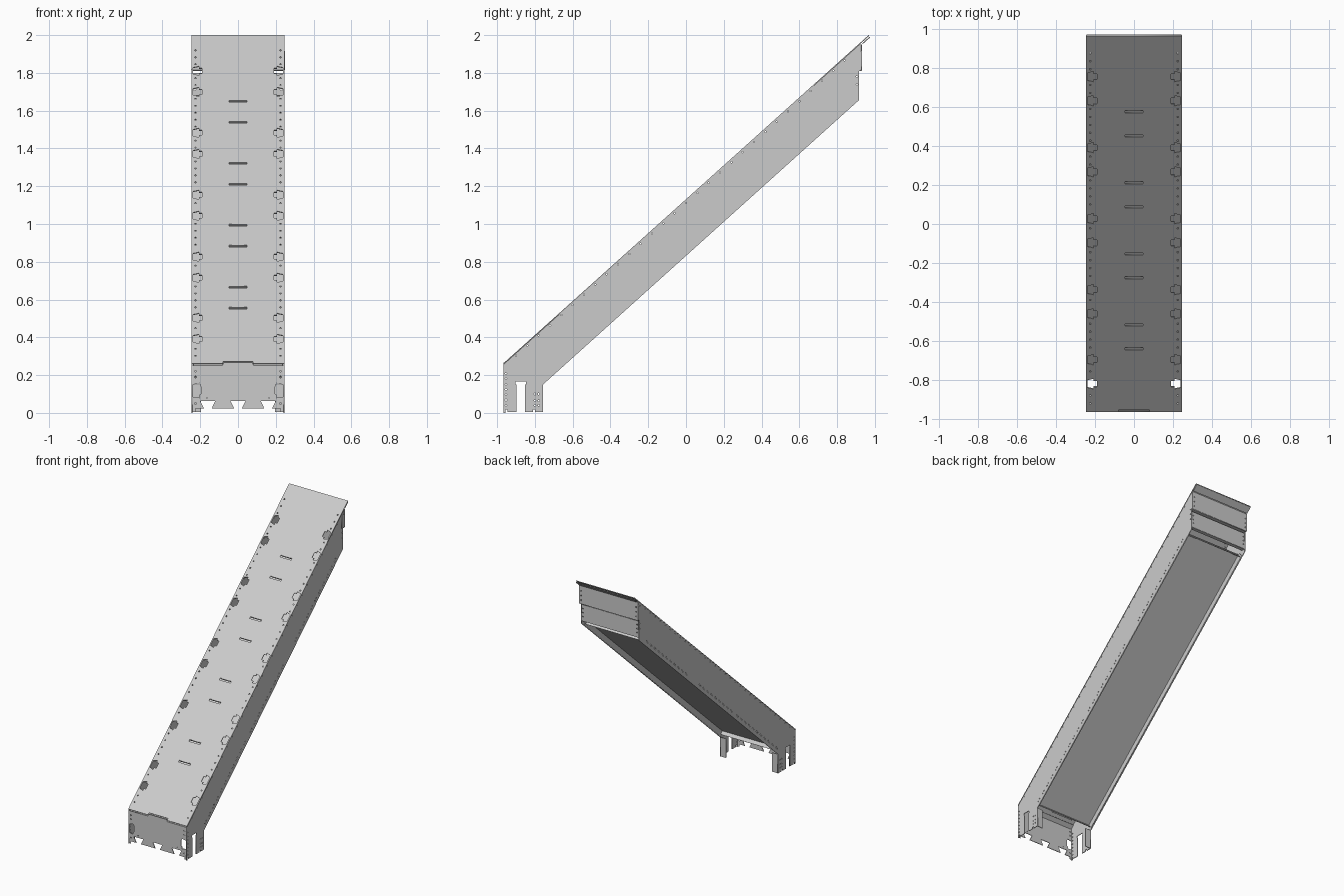
import bpy, math
from mathutils import Matrix, Vector

if "Cube" in bpy.data.objects:
    bpy.data.objects.remove(bpy.data.objects["Cube"])

T = 0.005                                    # sheet thickness
Y0, Z0, Y1, Z1 = -0.967, 0.262, 0.967, 2.0   # ends of the sloped top sheet
L = math.hypot(Y1 - Y0, Z1 - Z0)
C, S = (Y1 - Y0) / L, (Z1 - Z0) / L
X, Y, Z = Vector((1, 0, 0)), Vector((0, 1, 0)), Vector((0, 0, 1))
SLOPE, NORMAL = Vector((0, C, S)), Vector((0, -S, C))


def sheet(name, loops, origin, u, v, t=T):
    """Flat sheet: first loop is the outline, the others are holes."""
    cu = bpy.data.curves.new(name, 'CURVE')
    cu.dimensions = '2D'
    cu.fill_mode = 'BOTH'
    cu.extrude = t / 2
    for pts in loops:
        sp = cu.splines.new('POLY')
        sp.points.add(len(pts) - 1)
        for p, (a, b) in zip(sp.points, pts):
            p.co = (a, b, 0, 1)
        sp.use_cyclic_u = True
    tmp = bpy.data.objects.new(name + "_curve", cu)
    bpy.context.collection.objects.link(tmp)
    dg = bpy.context.evaluated_depsgraph_get()
    mesh = bpy.data.meshes.new_from_object(tmp.evaluated_get(dg))
    bpy.data.objects.remove(tmp)
    ob = bpy.data.objects.new(name, mesh)
    bpy.context.collection.objects.link(ob)
    m = Matrix((u, v, u.cross(v))).transposed().to_4x4()
    m.translation = Vector(origin)
    ob.matrix_world = m
    return ob


def rect(a0, a1, b0, b1):
    return [(a0, b0), (a1, b0), (a1, b1), (a0, b1)]


def dot(a, b, r=0.005):
    return [(a + r * math.cos(k * math.pi / 3), b + r * math.sin(k * math.pi / 3)) for k in range(6)]


def keyhole(sign, b):
    pts = [(.238, -.026), (.207, -.036), (.207, -.02), (.19, -.02),
           (.19, .02), (.207, .02), (.207, .036), (.238, .026)]
    return [(sign * a, b + c) for a, c in pts]


def frange(a, b, step):
    return [a + i * step for i in range(int((b - a) / step + 1e-6) + 1)]


# Sloped top sheet: edge keyholes, centre slots, rivet holes, front notch
keys = [(y + d - Y0) / C for y in (-.76, -.4, -.035, .33, .695) for d in (-.062, .062)]
slots = [(y + d - Y0) / C for y in (-.58, -.215, .15, .515) for d in (-.062, .062)]
loops = [[(-.247, 0), (-.08, 0), (-.08, .016), (.08, .016), (.08, 0), (.247, 0), (.247, L), (-.247, L)]]
for sg in (-1, 1):
    loops += [keyhole(sg, s) for s in keys]
    loops += [dot(sg * .225, s) for s in frange(.06, 2.5, .055)
              if min(abs(s - k) for k in keys) > .046]
loops += [rect(-.047, .047, s - .007, s + .007) for s in slots]
sheet("top_sheet", loops, Vector((0, Y0, Z0)) - NORMAL * T / 2, X, SLOPE)

# Slot lips: short bent strips hanging under each centre slot
for s in slots:
    sheet("slot_lip", [rect(-.047, .047, -.014, 0)],
          Vector((0, Y0, Z0)) + SLOPE * (s + .007), X, NORMAL, .003)

# Folded hem at the upper end of the top sheet
sheet("top_hem", [rect(-.245, .245, L - .055, L - .003)],
      Vector((0, Y0, Z0)) - NORMAL * .012, X, SLOPE)

# Side sheets with foot slots and rows of rivet holes
side = [(-.967, 0), (-.955, 0), (-.955, .018), (-.945, .018), (-.945, .005), (-.898, .005),
        (-.898, .15), (-.903, .15), (-.903, .167), (-.847, .167), (-.847, .15), (-.852, .15),
        (-.852, .005), (-.81, .005), (-.81, .018), (-.80, .018), (-.80, .005), (-.757, .005),
        (-.757, .15), (.915, 1.655), (.915, 1.81), (.925, 1.81),
        (.925, Z0 + (.925 - Y0) * S / C - .005), (-.967, Z0 - .005)]
holes = []
for a, b in ((-.745, -.24), (-.20, .21), (.34, .85)):
    for y in frange(a, b, .047):
        z = .15 + (y + .757) * .9 + .036
        holes += [dot(y, z), dot(y + .013, z + .03 - .013)]
holes += [dot(y, Z0 + (y - Y0) * S / C - .02, .004) for y in frange(-.9, .87, .06)]
holes += [dot(-.953, z) for z in frange(.04, .21, .028)]
holes += [dot(y, z) for y in (-.80, -.78) for z in (.04, .065, .10)]
holes += [dot(.905, z) for z in frange(1.74, 1.92, .04)]
for sg, nm in ((-1, "left"), (1, "right")):
    sheet(nm + "_side_sheet", [side] + holes, (sg * .2425, 0, 0), Y, Z)
    # Inward return at the rear of the foot
    sheet(nm + "_foot_return", [rect(.195, .24, .005, .15) if sg > 0 else rect(-.24, -.195, .005, .15)],
          (0, -.76, 0), X, Z)
    # Vertical return of the bottom sheet
    sheet(nm + "_bottom_flange", [rect(.01, 2.21, 0, .04)],
          Vector((sg * .2375, -.757, .155)), SLOPE, NORMAL, .004)
    # Return of the upper rear panel
    sheet(nm + "_rear_return", [rect(.895, .93, 1.815, 1.915)], (sg * .246, 0, 0), Y, Z, .003)

# Recessed bottom sheet with locating tab at its lower end
sheet("bottom_sheet", [[(-.238, .012), (-.09, .012), (-.09, .0), (.09, .0), (.09, .012),
                        (.238, .012), (.238, 2.2), (-.238, 2.2)]],
      Vector((0, -.757, .155)) + NORMAL * .042, X, SLOPE)
for s, nm in ((.014, "lower"), (2.195, "upper")):
    sheet(nm + "_bottom_lip", [rect(-.235, .235, 0, .03)],
          Vector((0, -.757, .155)) + SLOPE * s + NORMAL * .012, X, NORMAL, .004)

# Front sheet: dovetail notches below, raised centre tab above, keyholes
out = [(-.243, .005), (-.225, .005), (-.225, .022)]
for c in (-.16, 0, .16):
    out += [(c - .02, .022), (c - .04, .064), (c + .04, .064), (c + .02, .022)]
out += [(.225, .022), (.225, .005), (.243, .005), (.243, .252), (.082, .252), (.076, .268),
        (-.076, .268), (-.082, .252), (-.243, .252)]
front = [out]
for sg in (-1, 1):
    front.append([(sg * a, b) for a, b in
                  ((.238, .085), (.205, .08), (.205, .095), (.197, .1), (.197, .14), (.205, .157), (.238, .15))])
    front += [dot(sg * .225, z) for z in (.05, .19, .22)]
    front.append(dot(sg * .165, .08, .003))
sheet("front_sheet", front, (0, Y0 + T / 2, 0), X, Z)
# Inward fold along the top of the front sheet
sheet("front_fold", [rect(-.235, .235, 0, .035)], Vector((0, Y0 + .004, .247)), X, SLOPE, .004)

# Rear panels at the upper end
dots = [dot(sg * .232, z) for sg in (-1, 1) for z in frange(1.84, 1.92, .035)]
sheet("upper_rear_panel", [rect(-.247, .247, 1.812, 1.95)] + dots, (0, .928, 0), X, Z)
sheet("upper_rear_fold", [rect(-.24, .24, .895, .928)], (0, 0, 1.812), X, Y)
dots = [dot(sg * .228, z) for sg in (-1, 1) for z in frange(1.71, 1.78, .03)]
sheet("lower_rear_panel", [rect(-.24, .24, 1.675, 1.80)] + dots, (0, .912, 0), X, Z)
sheet("lower_rear_fold", [rect(-.24, .24, .885, .912)], (0, 0, 1.677), X, Y)
